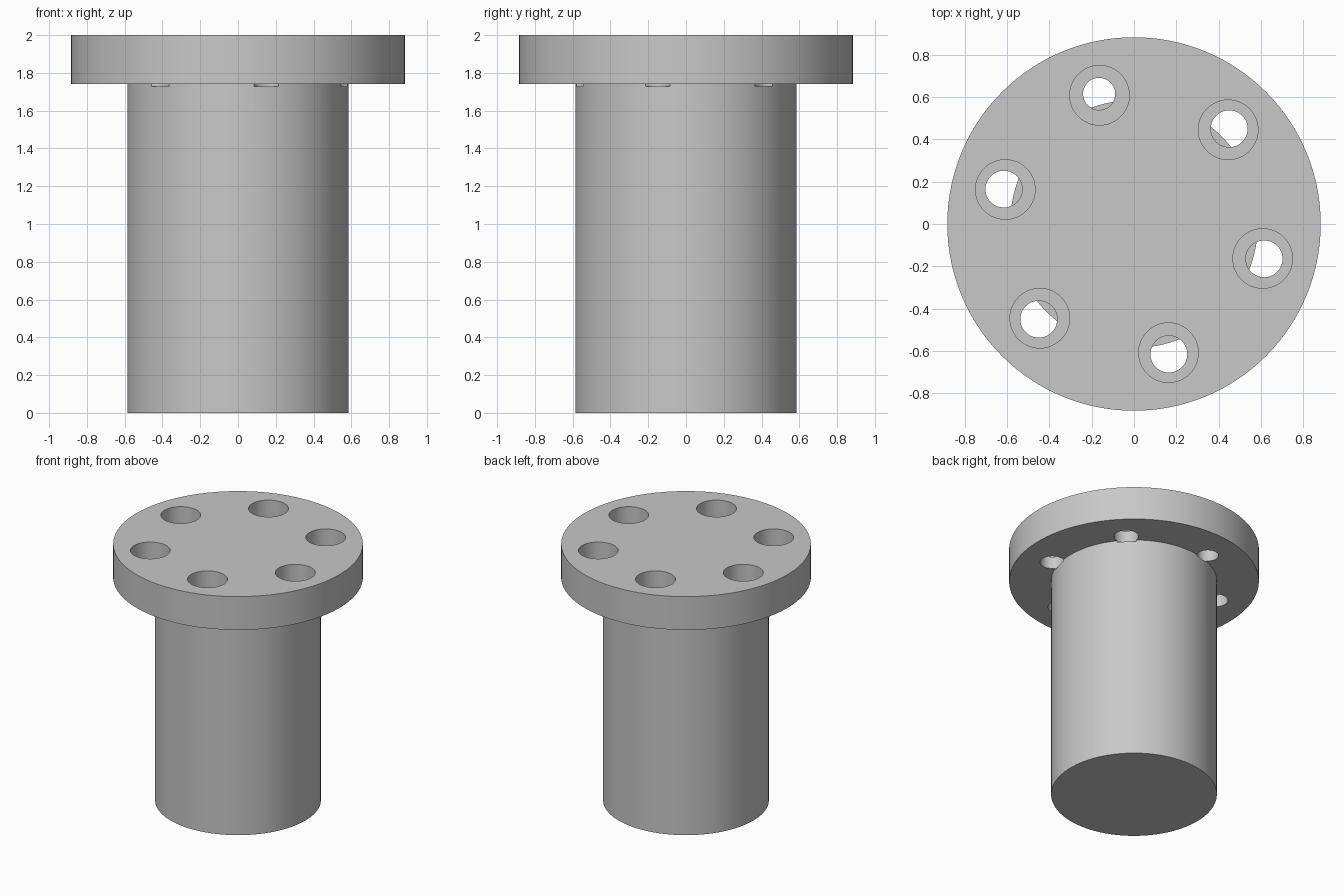
import bpy
import bmesh
from math import cos, sin, pi, radians

cube = bpy.data.objects.get("Cube")
if cube:
    bpy.data.objects.remove(cube, do_unlink=True)

BODY_R, FLANGE_R = 0.586, 0.883
FLANGE_Z, TOP_Z = 1.74, 2.0

steel = bpy.data.materials.new("plain grey steel")
steel.use_nodes = True
grey = (0.58, 0.58, 0.58, 1)
steel.diffuse_color = grey
steel.node_tree.nodes["Principled BSDF"].inputs["Base Color"].default_value = grey


def lathe(name, profile, sides, x=0, y=0):
    """Closed solid turned from (radius, height) points, bottom to top."""
    bm = bmesh.new()
    rings = [[bm.verts.new((x + r * cos(2 * pi * i / sides),
                            y + r * sin(2 * pi * i / sides), z))
              for i in range(sides)] for r, z in profile]
    for low, high in zip(rings, rings[1:]):
        for i in range(sides):
            j = (i + 1) % sides
            bm.faces.new((low[i], low[j], high[j], high[i]))
    bm.faces.new(rings[0][::-1])
    bm.faces.new(rings[-1])
    mesh = bpy.data.meshes.new(name)
    bm.to_mesh(mesh)
    bm.free()
    mesh.materials.append(steel)
    obj = bpy.data.objects.new(name, mesh)
    bpy.context.collection.objects.link(obj)
    return obj


# Round body with a wide flange on top
body = lathe("flanged_body", [(BODY_R, 0), (BODY_R, FLANGE_Z),
                              (FLANGE_R, FLANGE_Z), (FLANGE_R, TOP_Z)], 128)
bpy.context.view_layer.objects.active = body
body.select_set(True)


def drill(name, ring_r, angle, radius, bottom):
    """Cut a round hole from above down to the given height."""
    cutter = lathe(name, [(radius, bottom), (radius, TOP_Z + 0.1)], 48,
                   ring_r * cos(angle), ring_r * sin(angle))
    cutter.hide_render = True
    cut = body.modifiers.new(name, 'BOOLEAN')
    cut.operation = 'DIFFERENCE'
    cut.solver = 'EXACT'
    cut.object = cutter
    bpy.ops.object.modifier_apply(modifier=cut.name)
    bpy.data.objects.remove(cutter, do_unlink=True)


# Six counterbored bolt holes; one is slightly narrower
for k in range(6):
    angle = radians(45 + 60 * k)
    drill("bolt_hole", 0.637, angle, 0.076 if k == 1 else 0.087, FLANGE_Z - 0.012)
    drill("counterbore", 0.63, angle, 0.141, TOP_Z - 0.165)

bpy.ops.object.shade_smooth_by_angle(angle=radians(30))
